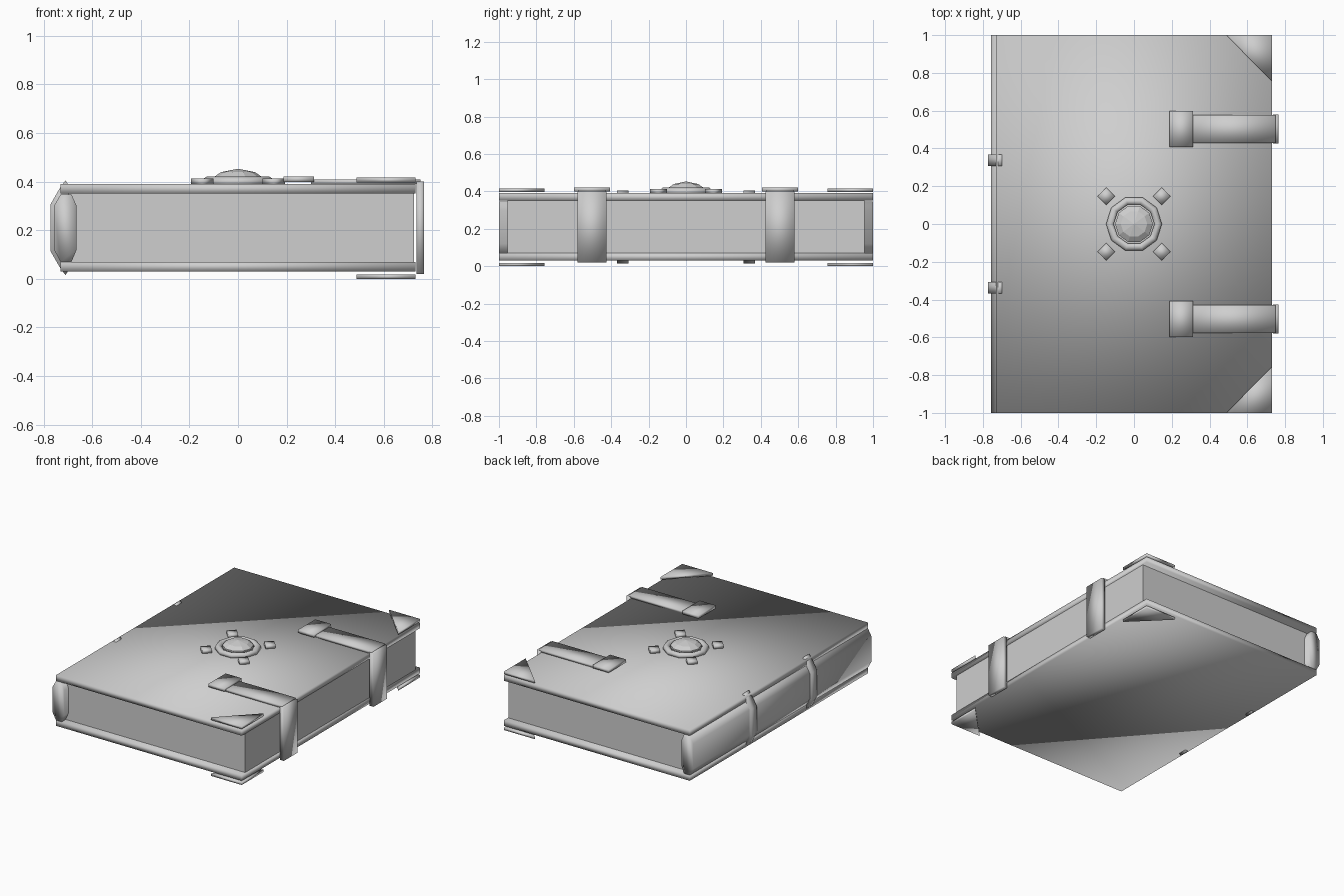
import bpy, bmesh, math

if "Cube" in bpy.data.objects:
    bpy.data.objects.remove(bpy.data.objects["Cube"])

grey = bpy.data.materials.new("light grey")
grey.diffuse_color = (0.62, 0.62, 0.62, 1)
grey.use_nodes = True
grey.node_tree.nodes["Principled BSDF"].inputs["Base Color"].default_value = grey.diffuse_color


def finish(name, bm, smooth=True):
    bmesh.ops.recalc_face_normals(bm, faces=bm.faces)
    for f in bm.faces:
        f.smooth = smooth
    me = bpy.data.meshes.new(name)
    bm.to_mesh(me)
    bm.free()
    me.materials.append(grey)
    ob = bpy.data.objects.new(name, me)
    bpy.context.collection.objects.link(ob)
    return ob


def prism(name, pts, axis, lo, hi, smooth=True):
    """Extrude a 2D outline: axis 'z' takes (x, y) points, 'y' takes (x, z)."""
    bm = bmesh.new()

    def ring(d):
        return [bm.verts.new((a, b, d) if axis == 'z' else (a, d, b)) for a, b in pts]
    r0, r1 = ring(lo), ring(hi)
    n = len(pts)
    bm.faces.new(r0)
    bm.faces.new(r1[::-1])
    for i in range(n):
        bm.faces.new((r0[i], r0[(i + 1) % n], r1[(i + 1) % n], r1[i]))
    return finish(name, bm, smooth)


def box(name, x, y, z, smooth=True):
    return prism(name, [(x[0], y[0]), (x[1], y[0]), (x[1], y[1]), (x[0], y[1])],
                 'z', z[0], z[1], smooth)


def lathe(name, profile, sides, closed, smooth):
    """Spin (radius, z) points around the z axis; radius 0 makes a tip."""
    bm = bmesh.new()
    rings = []
    for r, z in profile:
        if r == 0:
            rings.append([bm.verts.new((0, 0, z))] * sides)
        else:
            rings.append([bm.verts.new((r * math.cos(math.tau * i / sides),
                                        r * math.sin(math.tau * i / sides), z))
                          for i in range(sides)])
    pairs = list(zip(rings, rings[1:])) + ([(rings[-1], rings[0])] if closed else [])
    for a, b in pairs:
        for i in range(sides):
            j = (i + 1) % sides
            vs = list(dict.fromkeys((a[i], a[j], b[j], b[i])))
            bm.faces.new(vs)
    return finish(name, bm, smooth)


# Covers and page block
box("bottom_cover", (-0.73, 0.73), (-1, 1), (0.03, 0.07))
box("top_cover", (-0.73, 0.73), (-1, 1), (0.35, 0.39))
box("pages", (-0.70, 0.725), (-0.955, 0.955), (0.07, 0.35), False)

# Rounded spine
spine = [(-0.757, 0.12), (-0.73, 0.07), (-0.685, 0.07), (-0.664, 0.12),
         (-0.664, 0.30), (-0.685, 0.347), (-0.73, 0.347), (-0.757, 0.30)]
prism("spine", spine, 'y', -1, 1)

# Raised bands around the spine, with tips poking through the covers
band = [(-0.772, 0.115), (-0.735, 0.05), (-0.71, 0.015), (-0.68, 0.06),
        (-0.68, 0.36), (-0.71, 0.405), (-0.735, 0.37), (-0.772, 0.305)]
for s in (-1, 1):
    prism("spine_band", band, 'y', s * 0.338 - 0.03, s * 0.338 + 0.03)

# Clasps: top strap, end plate and drop strap over the fore edge
for s in (-1, 1):
    c = s * 0.503
    box("clasp_strap", (0.30, 0.75), (c - 0.075, c + 0.075), (0.39, 0.408))
    box("clasp_plate", (0.188, 0.312), (c - 0.096, c + 0.096), (0.398, 0.421))
    box("clasp_drop", (0.735, 0.766), (c - 0.077, c + 0.077), (0.02, 0.40))

# Corner guards above and below
for s in (-1, 1):
    tri = [(0.488, s), (0.73, s), (0.73, s * 0.757)]
    prism("top_corner", tri, 'z', 0.397, 0.416)
    prism("bottom_corner", tri, 'z', 0.0, 0.018)

# Central medallion: bevelled ring, faceted gem, four studs
lathe("medallion_ring", [(0.148, 0.388), (0.148, 0.408), (0.13, 0.42),
                         (0.108, 0.412), (0.108, 0.388)], 10, True, True)
lathe("gem", [(0.10, 0.388), (0.10, 0.418), (0.07, 0.439), (0, 0.453)], 10, False, False)
for sx in (-1, 1):
    for sy in (-1, 1):
        cx, cy, d = sx * 0.147, sy * 0.147, 0.046
        prism("stud", [(cx - d, cy), (cx, cy - d), (cx + d, cy), (cx, cy + d)],
              'z', 0.388, 0.413)
